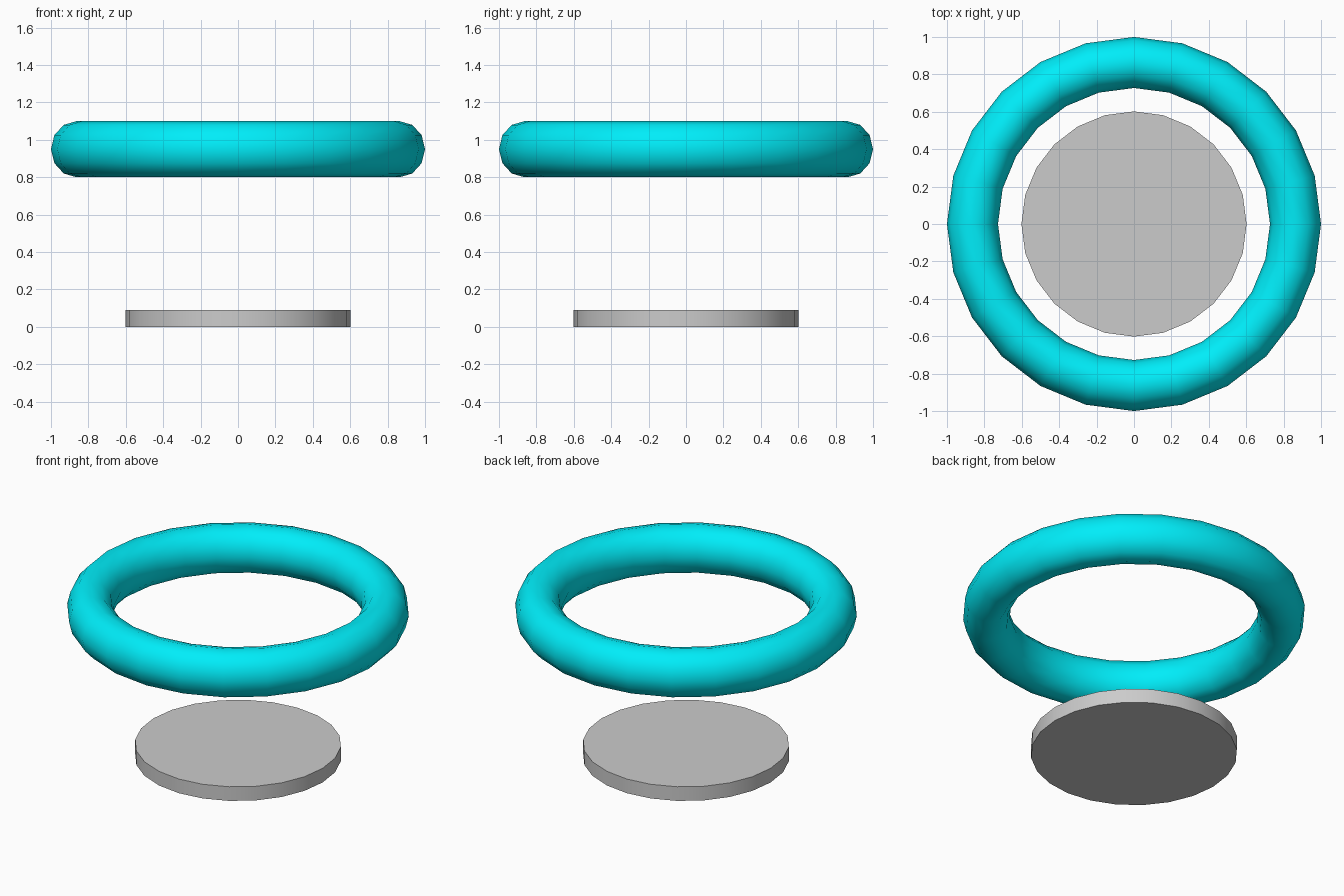
import bpy
from math import radians

if "Cube" in bpy.data.objects:
    bpy.data.objects.remove(bpy.data.objects["Cube"])


def finish(name):
    obj = bpy.context.object
    obj.name = name
    bpy.ops.object.shade_smooth_by_angle(angle=radians(40))
    return obj


# Flat round base disc
bpy.ops.mesh.primitive_cylinder_add(vertices=24, radius=0.602, depth=0.091,
                                    location=(0, 0, 0.0455))
finish("base_disc")

# Floating ring, slightly taller than a round tube
bpy.ops.mesh.primitive_torus_add(major_segments=24, minor_segments=12,
                                 major_radius=0.8636, minor_radius=0.1364,
                                 location=(0, 0, 0.95))
ring = bpy.context.object
ring.scale.z = 1.1
bpy.ops.object.transform_apply(location=False, rotation=False, scale=True)
finish("floating_ring")

# Cyan ring colour
cyan = bpy.data.materials.new("cyan")
cyan.diffuse_color = (0.0, 0.85, 0.95, 1)
cyan.use_nodes = True
cyan.node_tree.nodes["Principled BSDF"].inputs["Base Color"].default_value = cyan.diffuse_color
ring.data.materials.append(cyan)
